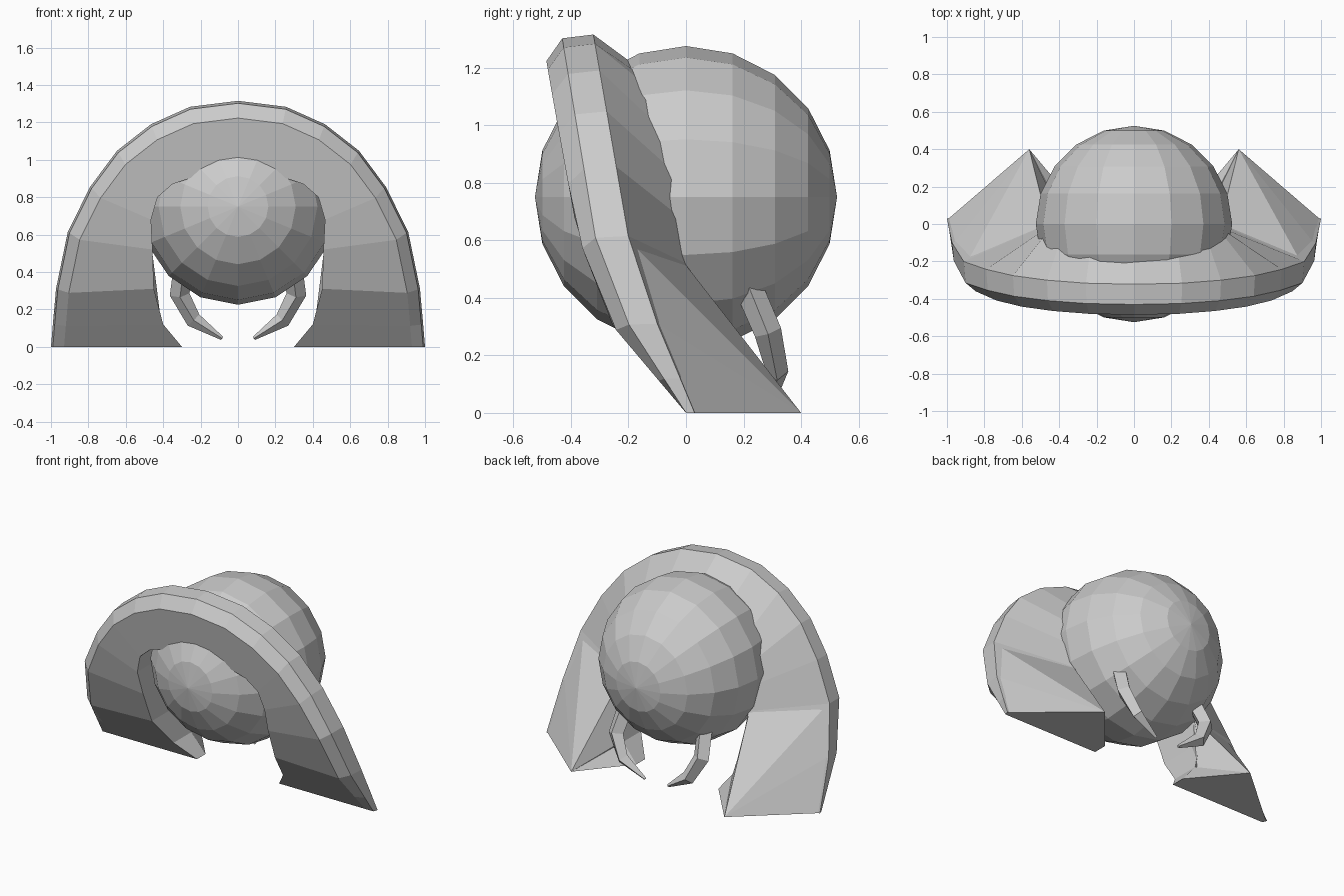
import bpy, bmesh, math
from mathutils import Vector

if "Cube" in bpy.data.objects:
    bpy.data.objects.remove(bpy.data.objects["Cube"])

grey = bpy.data.materials.new("plain grey")
grey.diffuse_color = (0.6, 0.6, 0.6, 1)
grey.use_nodes = True
grey.node_tree.nodes["Principled BSDF"].inputs["Base Color"].default_value = grey.diffuse_color


def finish(bm, name):
    bmesh.ops.recalc_face_normals(bm, faces=bm.faces)
    me = bpy.data.meshes.new(name)
    bm.to_mesh(me)
    bm.free()
    me.materials.append(grey)
    ob = bpy.data.objects.new(name, me)
    bpy.context.collection.objects.link(ob)
    return ob


def mirror(ob):
    ob.modifiers.new("mirror", 'MIRROR').use_axis[0] = True


def interp(z, table):
    for (z0, y0), (z1, y1) in zip(table, table[1:]):
        if z <= z1:
            return y0 + (y1 - y0) * (z - z0) / (z1 - z0)
    return table[-1][1]


def loft(bm, sections):
    rings = [[bm.verts.new(p) for p in s] for s in sections]
    n = len(rings[0])
    for a, b in zip(rings, rings[1:]):
        for i in range(n):
            j = (i + 1) % n
            bm.faces.new((a[i], a[j], b[j], b[i]))
    bm.faces.new(rings[0])
    bm.faces.new(rings[-1])


# Round body, poles along y
bm = bmesh.new()
bmesh.ops.create_uvsphere(bm, u_segments=16, v_segments=10, radius=0.525)
for v in bm.verts:
    x, y, z = v.co
    v.co = (x, -z, y + 0.75)
finish(bm, "round_body")

# Leaning arch: outer outline and opening outline, from one foot to the crown
outer = [(1, 0), (0.99, 0.12), (0.973, 0.31), (0.91, 0.615), (0.79, 0.856),
         (0.647, 1.048), (0.465, 1.19), (0.257, 1.283), (0, 1.315)]
inner = [(0.3, 0), (0.4, 0.12), (0.45, 0.31), (0.457, 0.52), (0.465, 0.68),
         (0.43, 0.8), (0.35, 0.87), (0.2, 0.92), (0, 0.93)]
inner_back = [0.09, 0.085, 0.065, 0, -0.02, 0, 0.04, 0.13, 0.2]
front = [(0, 0), (0.3, -0.253), (0.61, -0.375), (1.02, -0.45), (1.22, -0.485)]
middle = [(0, 0), (0.31, -0.2), (0.61, -0.315), (1.3, -0.43)]
rear = [(0, 0.03), (0.31, -0.1), (0.61, -0.2), (1.315, -0.322)]
half = []
for (ox, oz), (ix, iz), ib in zip(outer, inner, inner_back):
    half.append([(ix, interp(iz, front), iz),
                 (ox * 0.93, interp(oz * 0.93, front), oz * 0.93),
                 (ox * 0.99, interp(oz * 0.99, middle), oz * 0.99),
                 (ox, interp(oz, rear), oz),
                 (ix, ib, iz)])
other = [[(-x, y, z) for x, y, z in s] for s in reversed(half[:-1])]
bm = bmesh.new()
loft(bm, half + other)
finish(bm, "arch_hood")

# Pointed heels behind the arch feet
heel = [(0.56, 0.4, 0), (0.73, 0.23, 0), (0.94, 0.06, 0), (0.99, 0.03, 0),
        (0.76, 0.065, 0.29), (0.45, 0.065, 0.3), (0.96, -0.1, 0.31),
        (0.41, 0.09, 0.12), (0.45, 0.02, 0), (0.46, -0.005, 0.52),
        (0.89, -0.2, 0.6), (0.5, -0.15, 0.3)]
heel_inside = [(0.3, 0.09, 0), (0.3, 0.02, 0), (0.4, 0.085, 0.12),
               (0.56, 0.4, 0), (0.6, 0.02, 0)]
for name, pts in (("heel", heel), ("heel_inside", heel_inside)):
    bm = bmesh.new()
    for p in pts:
        bm.verts.new(p)
    res = bmesh.ops.convex_hull(bm, input=bm.verts)
    loose = [g for g in res["geom_interior"] if isinstance(g, bmesh.types.BMVert)]
    bmesh.ops.delete(bm, geom=loose, context='VERTS')
    mirror(finish(bm, name))

# Curved four-sided fangs under the body
path = [Vector(p) for p in ((0.28, 0.19, 0.5), (0.312, 0.285, 0.28),
                            (0.238, 0.317, 0.143), (0.085, 0.305, 0.045))]
sizes = [0.055, 0.053, 0.043, 0.01]
sections = []
for i, (p, r) in enumerate(zip(path, sizes)):
    t = (path[min(i + 1, 3)] - path[max(i - 1, 0)]).normalized()
    side = t.cross(Vector((0, 1, 0))).normalized()
    back = side.cross(t)
    sections.append([p + side * r, p + back * r * 0.9,
                     p - side * r, p - back * r * 0.9])
bm = bmesh.new()
loft(bm, sections)
mirror(finish(bm, "fang"))
